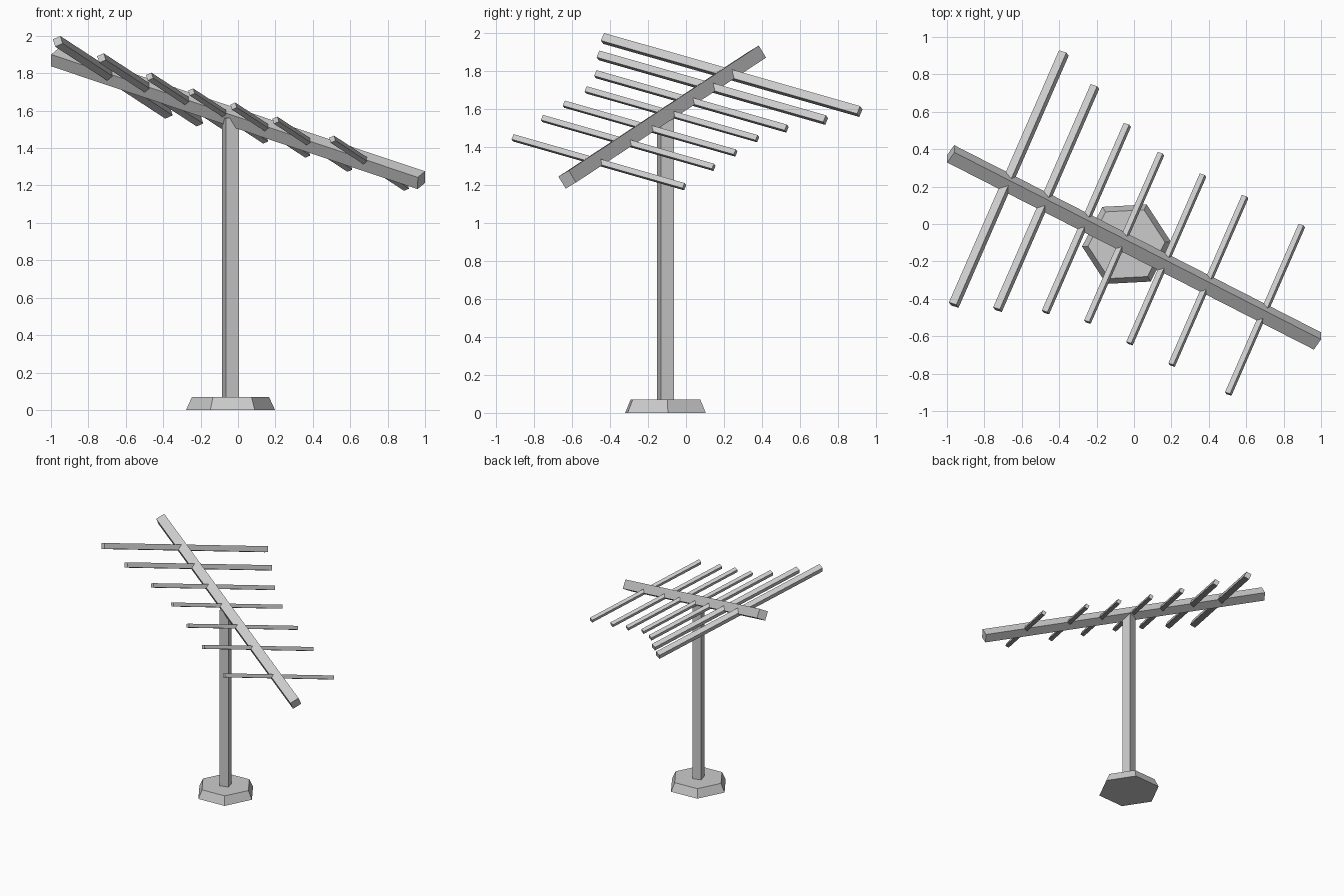
import bpy, math
from mathutils import Vector

if "Cube" in bpy.data.objects:
    bpy.data.objects.remove(bpy.data.objects["Cube"])


def bar(name, start, end, size, twist=0.0):
    """Square bar of the given side running from start to end."""
    start, end = Vector(start), Vector(end)
    d = end - start
    bpy.ops.mesh.primitive_cube_add(size=1)
    ob = bpy.context.object
    ob.name = name
    ob.scale = (size, size, d.length)
    ob.location = (start + end) / 2
    ob.rotation_mode = 'QUATERNION'
    ob.rotation_quaternion = Vector((0, 0, 1)).rotation_difference(d)
    if twist:
        ob.rotation_mode = 'XYZ'
        ob.rotation_euler = (0, 0, twist)
    return ob


def hex_ring_angle(deg):
    # cylinder primitives put their first vertex on +y
    return math.radians(deg - 90)


CX, CY = -0.04, -0.108

# Hexagonal tapered foot
bpy.ops.mesh.primitive_cone_add(vertices=6, radius1=0.238, radius2=0.206, depth=0.07,
                                location=(CX, CY, 0.035),
                                rotation=(0, 0, hex_ring_angle(3)))
bpy.context.object.name = "base"

# Upright mast, slightly turned
bar("mast", (CX, CY, 0.03), (CX, CY, 1.56), 0.072, math.radians(16))

# Tilted boom
A = Vector((-0.98, 0.375, 1.885))
B = Vector((0.98, -0.625, 1.228))
bar("boom", A, B, 0.074)

# Cross rods, each square to the boom and sized by its length
across = Vector((-0.387, -0.886, 0.253)).normalized()
rods = [(-0.678, 1.52), (-0.478, 1.345), (-0.263, 1.13), (-0.061, 1.015),
        (0.164, 1.015), (0.389, 1.015), (0.692, 1.015)]
for i, (x, length) in enumerate(rods, 1):
    mid = A.lerp(B, (x - A.x) / (B.x - A.x)) - across * 0.022
    half = across * length / 2
    bar(f"cross_rod_{i}", mid - half, mid + half, 0.0295 * length)
